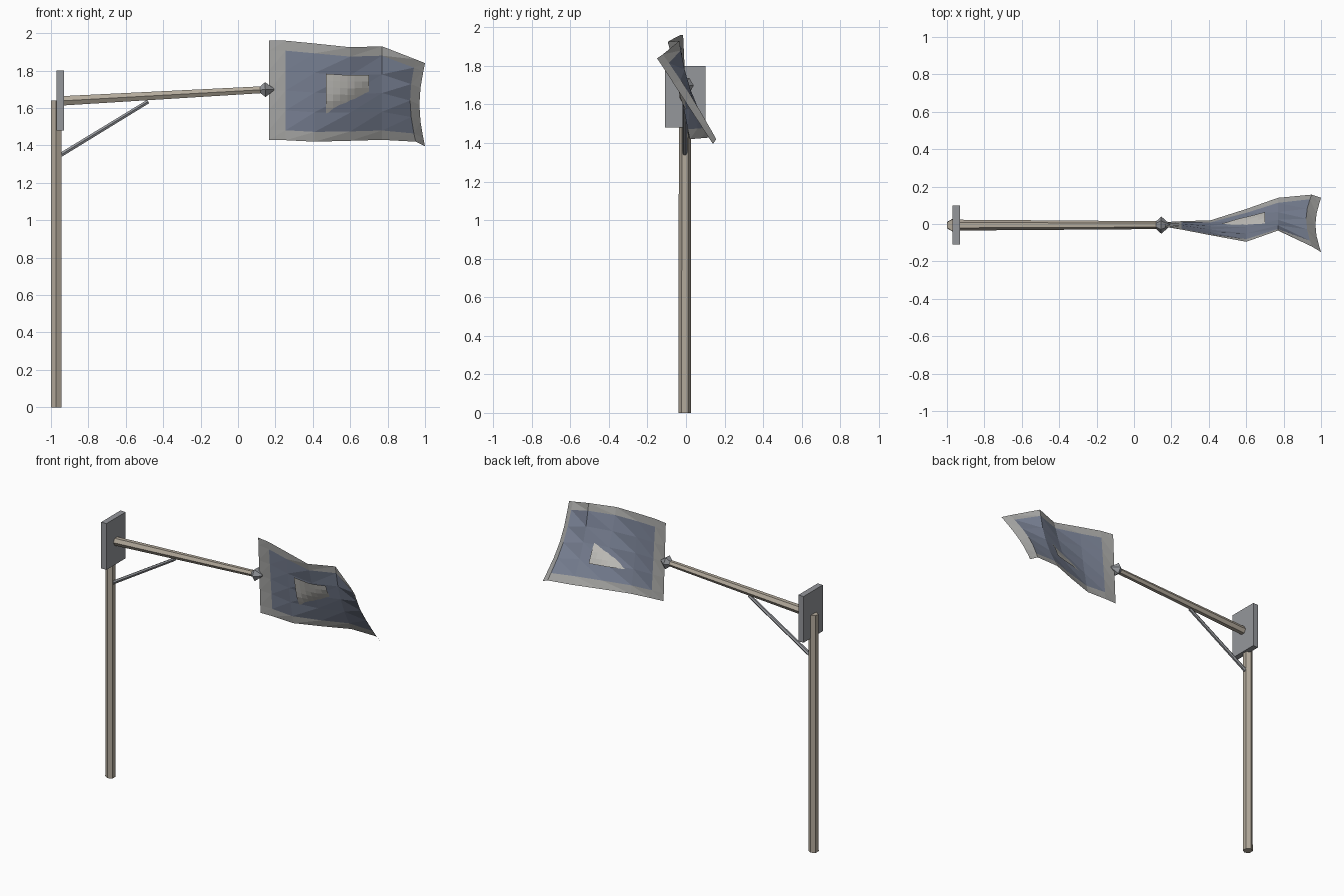
import bpy, math
from mathutils import Vector

if "Cube" in bpy.data.objects:
    bpy.data.objects.remove(bpy.data.objects["Cube"])

def mat(name, r, g, b):
    m = bpy.data.materials.new(name)
    m.diffuse_color = (r, g, b, 1)
    m.use_nodes = True
    m.node_tree.nodes["Principled BSDF"].inputs["Base Color"].default_value = m.diffuse_color
    return m

WOOD = mat("wood", 0.45, 0.40, 0.33)
IRON = mat("iron", 0.30, 0.31, 0.33)
BORDER = mat("border_cloth", 0.40, 0.40, 0.39)
NAVY = mat("navy_cloth", 0.20, 0.23, 0.31)
PALE = mat("pale_cloth", 0.55, 0.54, 0.51)

def make(name, verts, faces, *mats):
    me = bpy.data.meshes.new(name)
    me.from_pydata(verts, [], faces)
    for m in mats:
        me.materials.append(m)
    ob = bpy.data.objects.new(name, me)
    bpy.context.collection.objects.link(ob)
    return ob

def lathe(name, start, end, rings, m, n=6):
    """Sided rod along start-end; rings are (fraction, radius), corners on +-y."""
    a, b = Vector(start), Vector(end)
    u = Vector((0, 1, 0))
    v = (b - a).normalized().cross(u)
    verts = []
    for t, r in rings:
        for k in range(n):
            w = 2 * math.pi * k / n
            verts.append(a.lerp(b, t) + r * (math.cos(w) * u + math.sin(w) * v))
    faces = [(i * n + k, i * n + (k + 1) % n, (i + 1) * n + (k + 1) % n, (i + 1) * n + k)
             for i in range(len(rings) - 1) for k in range(n)]
    faces += [tuple(reversed(range(n))), tuple(range(len(verts) - n, len(verts)))]
    return make(name, verts, faces, m)

# Post, arm, brace and finial
Y = -0.006
lathe("post", (-0.972, Y, 0), (-0.972, Y, 1.64), [(0, 0.033), (1, 0.031)], WOOD)
lathe("arm", (-0.95, Y, 1.638), (0.13, Y, 1.698), [(0, 0.029), (1, 0.021)], WOOD)
lathe("brace", (-0.955, Y, 1.345), (-0.48, Y, 1.635), [(0, 0.013), (1, 0.012)], IRON)
lathe("finial", (0.105, Y, 1.697), (0.192, Y, 1.70), [(0, 0.008), (0.47, 0.046), (1, 0.006)], IRON)

# Mounting plate
bpy.ops.mesh.primitive_cube_add(size=1, location=(-0.95, -0.005, 1.64))
plate = bpy.context.object
plate.name = "mounting_plate"
plate.scale = (0.04, 0.21, 0.32)
plate.data.materials.append(IRON)

# Flag columns: x, top y, top z, bottom y, bottom z, fold depth
COLS = [(0.165, -0.015, 1.96, 0.01, 1.43, 0.0),
        (0.255, -0.03, 1.96, 0.015, 1.428, 0.0),
        (0.41, -0.06, 1.945, 0.02, 1.42, -0.01),
        (0.60, -0.095, 1.925, 0.08, 1.425, -0.01),
        (0.77, -0.035, 1.93, 0.14, 1.43, -0.03),
        (0.95, -0.12, 1.86, 0.157, 1.42, 0.01),
        (1.00, -0.15, 1.84, 0.14, 1.395, 0.0)]
ROWS = [0, 0.1, 0.3, 0.5, 0.7, 0.9, 1]

def cloth(c, t):
    x, yt, zt, yb, zb, f = c
    pinch = -0.03 * math.sin(math.pi * t) * (x > 0.9)
    return (x + pinch, yb + (yt - yb) * t + f * math.sin(math.pi * t), zb + (zt - zb) * t)

def cloth_at(x, t):
    for a, b in zip(COLS, COLS[1:]):
        if x <= b[0]:
            k = (x - a[0]) / (b[0] - a[0])
            return cloth([p + (q - p) * k for p, q in zip(a, b)], t)

# Flag with border ring and navy centre
nc, nr = len(COLS), len(ROWS)
verts = [cloth(c, t) for c in COLS for t in ROWS]
faces, slots = [], []
for i in range(nc - 1):
    for j in range(nr - 1):
        a, b = i * nr + j, (i + 1) * nr + j
        faces += [(a, b, b + 1), (a, b + 1, a + 1)]
        slots += [int(0 < i < nc - 2 and 0 < j < nr - 2)] * 2
flag = make("flag", verts, faces, BORDER, NAVY)
for p, s in zip(flag.data.polygons, slots):
    p.material_index = s

# Pale patch that crosses the cloth along a diagonal: above in front, below behind
N = 6
verts, faces = [], []
for i in range(N + 1):
    for j in range(N + 1):
        x, t = 0.47 + 0.23 * i / N, 0.28 + 0.42 * j / N
        px, py, pz = cloth_at(x, t)
        above = pz - (1.57 + 0.52 * (x - 0.47))
        verts.append((px, py - max(-0.014, min(0.014, above * 0.25)), pz))
for i in range(N):
    for j in range(N):
        a, b = i * (N + 1) + j, (i + 1) * (N + 1) + j
        faces.append((a, b, b + 1, a + 1))
make("flag_patch", verts, faces, PALE)
